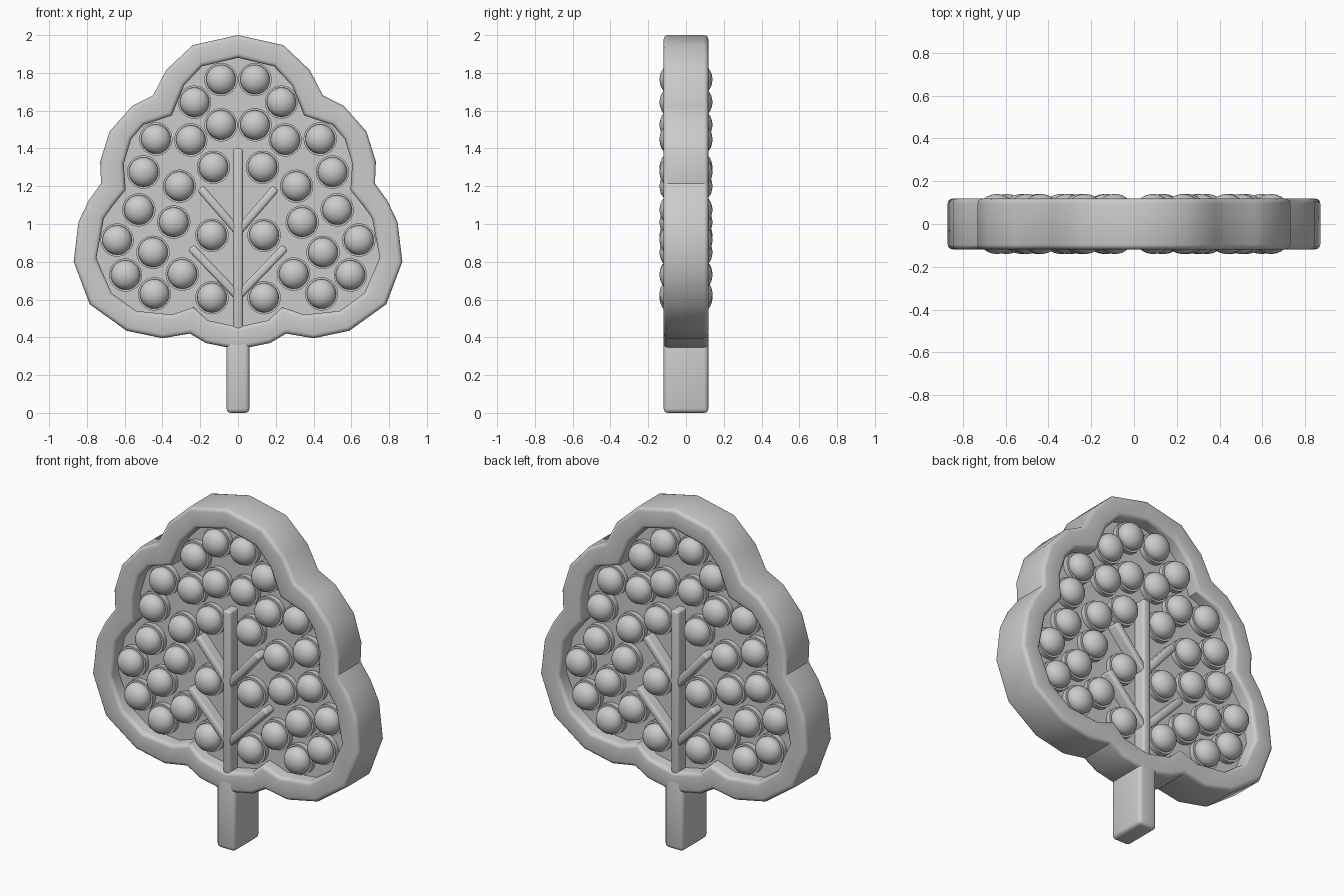
import bpy, bmesh, math
from mathutils import Matrix, Vector

cube = bpy.data.objects.get("Cube")
if cube:
    bpy.data.objects.remove(cube)

grey = bpy.data.materials.new("light_grey")
grey.use_nodes = True
grey.diffuse_color = (0.6, 0.6, 0.6, 1)
grey.node_tree.nodes["Principled BSDF"].inputs["Base Color"].default_value = (0.6, 0.6, 0.6, 1)

HALF = 0.118          # half depth of the rim
PANEL = 0.04          # half depth of the panel


def finish(bm, name, bevel=0.0, angle=35):
    """Round the right-angled edges, then turn the bmesh into a shaded object."""
    bmesh.ops.recalc_face_normals(bm, faces=bm.faces)
    if bevel:
        edges = [e for e in bm.edges
                 if len(e.link_faces) == 2 and e.calc_face_angle(0) > 1.4]
        bmesh.ops.bevel(bm, geom=edges, offset=bevel, segments=3,
                        profile=0.5, affect='EDGES', clamp_overlap=True)
    mesh = bpy.data.meshes.new(name)
    bm.to_mesh(mesh)
    bm.free()
    mesh.materials.append(grey)
    obj = bpy.data.objects.new(name, mesh)
    bpy.context.collection.objects.link(obj)
    bpy.ops.object.select_all(action='DESELECT')
    obj.select_set(True)
    bpy.context.view_layer.objects.active = obj
    bpy.ops.object.shade_smooth_by_angle(angle=math.radians(angle))
    return obj


def mirrored(half):
    """Close a right-hand outline running from top centre to bottom centre."""
    return half + [(-x, z) for x, z in half[-2:0:-1]]


def box(name, size, centre, tilt=0.0, bevel=0.015):
    bm = bmesh.new()
    m = (Matrix.Translation(centre) @ Matrix.Rotation(tilt, 4, 'Y')
         @ Matrix.Diagonal((*size, 1)))
    bmesh.ops.create_cube(bm, size=1, matrix=m)
    return finish(bm, name, bevel)


# Leafy crown outlines, right half
outer = mirrored([(0, 2), (.24, 1.947), (.38, 1.815), (.45, 1.68), (.56, 1.625),
                  (.68, 1.49), (.73, 1.33), (.725, 1.215), (.79, 1.125),
                  (.845, 1.01), (.87, .8), (.785, .575), (.59, .435),
                  (.4, .395), (.255, .42), (.17, .37), (0, .335)])
inner = mirrored([(0, 1.88), (.19, 1.835), (.285, 1.735), (.35, 1.575), (.5, 1.525),
                  (.565, 1.45), (.605, 1.32), (.595, 1.18), (.66, 1.1),
                  (.71, 1.03), (.75, .82), (.67, .635), (.54, .54),
                  (.35, .52), (.235, .56), (.16, .49), (0, .455)])

# Raised rim: a closed ring with a rectangular section
bm = bmesh.new()
loops = [[bm.verts.new((x, y, z)) for x, z in line]
         for line, y in ((outer, -HALF), (outer, HALF), (inner, HALF), (inner, -HALF))]
n = len(outer)
for k in range(4):
    a, b = loops[k], loops[(k + 1) % 4]
    for i in range(n):
        j = (i + 1) % n
        bm.faces.new((a[i], a[j], b[j], b[i]))
finish(bm, "crown_rim", 0.022)

# Recessed panel, its edge buried in the rim
bm = bmesh.new()
verts = [bm.verts.new(((a[0] + b[0]) / 2, -PANEL, (a[1] + b[1]) / 2))
         for a, b in zip(outer, inner)]
face = bm.faces.new(verts)
new = bmesh.ops.extrude_face_region(bm, geom=[face])["geom"]
bmesh.ops.translate(bm, vec=(0, 2 * PANEL, 0),
                    verts=[v for v in new if isinstance(v, bmesh.types.BMVert)])
bm.faces.ensure_lookup_table()
if len([f for f in bm.faces if len(f.verts) == n]) < 2:
    bm.faces.new(verts)
finish(bm, "crown_panel")

# Trunk below the crown
box("trunk", (.12, 2 * HALF, .42), (0, 0, .21), bevel=0.022)

# Stem and branches, raised on both sides of the panel
box("stem", (.052, .22, .97), (0, 0, .915))
for level, start, end in (("upper", (0, .96), (.2, 1.19)),
                          ("lower", (0, .617), (.25, .877))):
    for side, s in (("left", 1), ("right", -1)):
        d = Vector((s * (end[0] - start[0]), end[1] - start[1]))
        mid = (s * (start[0] + end[0]) / 2, 0, (start[1] + end[1]) / 2)
        box(f"{level}_{side}_branch", (.044, .21, d.length), mid,
            math.atan2(d.x, d.y))

# Bubbles: a dome on a short round collar, on both sides
spots = [(.09, 1.765), (.23, 1.645), (.09, 1.525), (.25, 1.445), (.435, 1.45),
         (.13, 1.3), (.5, 1.275), (.31, 1.2), (.525, 1.075), (.138, .94),
         (.34, 1.01), (.64, .915), (.45, .85), (.295, .735), (.595, .73),
         (.138, .61), (.442, .63)]
domes, collars = bmesh.new(), bmesh.new()
for x, z in spots:
    for sx in (1, -1):
        turn = Matrix.Translation((sx * x, 0, z)) @ Matrix.Rotation(math.pi / 2, 4, 'X')
        bmesh.ops.create_cone(collars, cap_ends=True, segments=32, radius1=.088,
                              radius2=.088, depth=.136, matrix=turn)
        for sy in (1, -1):
            m = (turn @ Matrix.Translation((0, 0, sy * .08))
                 @ Matrix.Diagonal((.078, .078, .06, 1)))
            bmesh.ops.create_uvsphere(domes, u_segments=28, v_segments=14,
                                      radius=1, matrix=m)
finish(collars, "bubble_collars")
finish(domes, "bubble_domes", angle=60)
